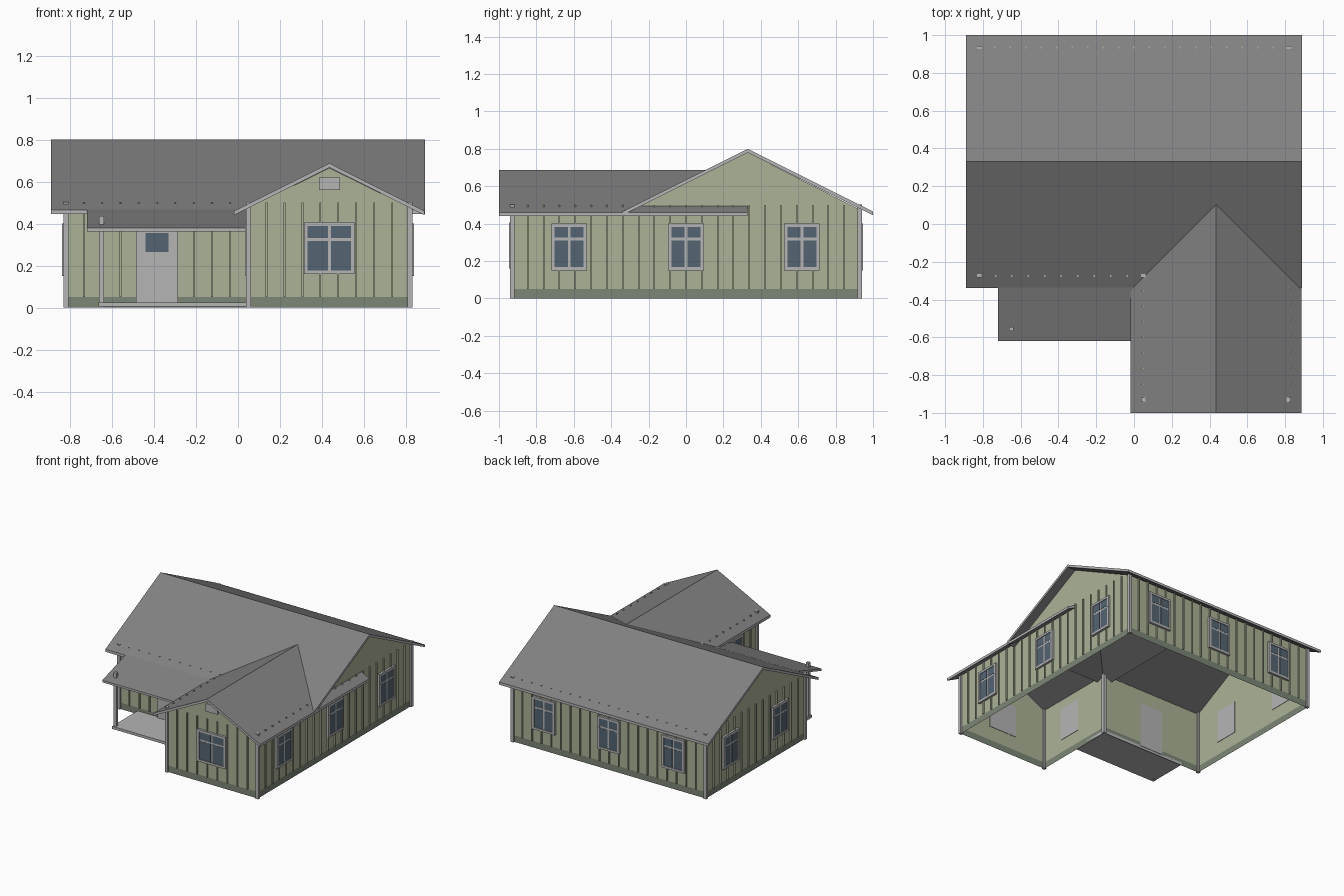
import bpy, bmesh

if "Cube" in bpy.data.objects:
    bpy.data.objects.remove(bpy.data.objects["Cube"])


def mat(name, r, g, b):
    m = bpy.data.materials.new(name)
    m.diffuse_color = (r, g, b, 1)
    m.use_nodes = True
    m.node_tree.nodes["Principled BSDF"].inputs["Base Color"].default_value = m.diffuse_color
    return m


SIDING = mat("siding", .41, .45, .31)
SKIRT = mat("skirt", .20, .24, .18)
TRIM = mat("trim", .46, .46, .46)
ROOF = mat("roof_grey", .22, .22, .22)
GLASS = mat("glass", .09, .13, .17)


def finish(name, bm, *mats):
    me = bpy.data.meshes.new(name)
    bm.to_mesh(me)
    bm.free()
    ob = bpy.data.objects.new(name, me)
    for m in mats:
        me.materials.append(m)
    bpy.context.collection.objects.link(ob)
    return ob


def boxes(name, items, m):
    """One object from a list of (x0, x1, y0, y1, z0, z1) boxes."""
    bm = bmesh.new()
    for x0, x1, y0, y1, z0, z1 in items:
        vs = bmesh.ops.create_cube(bm, size=1)["verts"]
        for v in vs:
            v.co = ((x0 + x1) / 2 + v.co.x * abs(x1 - x0),
                    (y0 + y1) / 2 + v.co.y * abs(y1 - y0),
                    (z0 + z1) / 2 + v.co.z * (z1 - z0))
    return finish(name, bm, m)


def on_wall(wall, u0, u1, z0, z1, d0, d1):
    """Box extents on a wall = (normal axis, position, outward sign)."""
    axis, pos, s = wall
    a, b = pos + s * d0, pos + s * d1
    return (a, b, u0, u1, z0, z1) if axis == "x" else (u0, u1, a, b, z0, z1)


# Walls: single sheets with a skirt band, gables rising to the roof
BACK, FRONT = ("y", .93, 1), ("y", -.27, -1)
LEFT, RIGHT = ("x", -.82, -1), ("x", .82, 1)
WING_FRONT, WING_LEFT = ("y", -.93, -1), ("x", .05, -1)
MAIN_PEAK, WING_PEAK = (.33, .78), (.435, .665)
walls = [
    ("back", BACK, -.82, .82, []),
    ("front", FRONT, -.82, .05, []),
    ("left", LEFT, -.27, .93, [MAIN_PEAK]),
    ("right", RIGHT, -.93, .93, [MAIN_PEAK, (-.27, .48)]),
    ("wing_front", WING_FRONT, .05, .82, [WING_PEAK]),
    ("wing_left", WING_LEFT, -.93, -.27, []),
]


def sheet(name, wall, pts, m):
    bm = bmesh.new()
    axis, pos, s = wall
    vs = [bm.verts.new((pos, u, z) if axis == "x" else (u, pos, z)) for u, z in pts]
    f = bm.faces.new(vs)
    f.normal_update()
    if f.normal["xyz".index(axis)] * s < 0:
        f.normal_flip()
    finish(name, bm, m)


for name, wall, u0, u1, peak in walls:
    sheet(name + "_wall", wall, [(u0, .05), (u1, .05), (u1, .475)] + peak + [(u0, .475)], SIDING)
    sheet(name + "_skirt", wall, [(u0, 0), (u1, 0), (u1, .05), (u0, .05)], SKIRT)
    # Vertical battens, just piercing the roof at the eaves
    n = round((u1 - u0) / .083)
    us = [u0 + (u1 - u0) * i / n for i in range(1, n)]
    boxes(name + "_battens", [on_wall(wall, u - .004, u + .004, .05, .5, 0, .01) for u in us], SIDING)

# Corner boards
boxes("corner_boards", [(x - .012, x + .012, y - .012, y + .012, 0, .502) for x, y in
      [(-.82, .93), (.82, .93), (-.82, -.27), (.05, -.27), (.05, -.93), (.82, -.93)]], TRIM)


# Windows: backing plate, raised border and four panes
def window(name, wall, c, w, z0=.15, z1=.40):
    h, b, g = w / 2, .017, .007
    zs = z0 + (z1 - z0) * .67
    parts = [on_wall(wall, c - h, c + h, z0, z1, -.003, .011)]
    for u0, u1, a, t in [(c - h, c - h + b, z0, z1), (c + h - b, c + h, z0, z1),
                         (c - h + b, c + h - b, z0, z0 + b), (c - h + b, c + h - b, z1 - b, z1)]:
        parts.append(on_wall(wall, u0, u1, a, t, .009, .017))
    boxes(name + "_frame", parts, TRIM)
    panes = [on_wall(wall, u0, u1, a, t, .009, .0125)
             for u0, u1 in [(c - h + b, c - g), (c + g, c + h - b)]
             for a, t in [(z0 + b, zs - g), (zs + g, z1 - b)]]
    boxes(name + "_panes", panes, GLASS)


for i, x in enumerate((-.55, 0, .55)):
    window(f"back_window_{i}", BACK, x, .19)
for i, y in enumerate((-.625, 0, .62)):
    window(f"right_window_{i}", RIGHT, y, .19)
for i, y in enumerate((.04, .64)):
    window(f"left_window_{i}", LEFT, y, .19)
window("wing_left_window", WING_LEFT, -.65, .19)
window("wing_front_window", WING_FRONT, .435, .24, .16, .405)

# Door and gable vent
boxes("door", [on_wall(FRONT, -.485, -.285, .02, .37, -.003, .014)], TRIM)
boxes("door_glass", [on_wall(FRONT, -.44, -.332, .265, .355, .01, .016)], GLASS)
boxes("gable_vent", [on_wall(WING_FRONT, .385, .485, .56, .62, 0, .014)], TRIM)


# Roofs: a profile of top points swept along x or y, with light edges
def roof(name, axis, profile, a, b, t=.02):
    bm = bmesh.new()
    loop = profile + [(u, z - t) for u, z in reversed(profile)]
    rings = [[bm.verts.new((p, u, z) if axis == "x" else (u, p, z)) for u, z in loop] for p in (a, b)]
    n = len(loop)
    for i in range(n):
        j = (i + 1) % n
        bm.faces.new((rings[0][i], rings[0][j], rings[1][j], rings[1][i]))
    for r in rings:
        for i in range(len(profile) - 1):
            bm.faces.new((r[i], r[i + 1], r[n - 2 - i], r[n - 1 - i]))
    bmesh.ops.recalc_face_normals(bm, faces=bm.faces)
    for f in bm.faces:
        f.material_index = 1 if abs(f.normal.z) < .1 else 0
    finish(name, bm, ROOF, TRIM)


roof("main_roof", "x", [(-.34, .465), (.33, .80), (1, .465)], -.89, .89)
roof("wing_roof", "y", [(-.018, .46), (.435, .687), (.888, .46)], -1, .33)
roof("porch_roof", "x", [(-.62, .379), (-.335, .468)], -.72, .048, .016)

# Porch post (pokes through the porch roof) and slab
boxes("porch_post", [(-.661, -.638, -.567, -.544, 0, .435)], TRIM)
boxes("porch_slab", [(-.665, .05, -.58, -.27, .005, .025)], TRIM)
